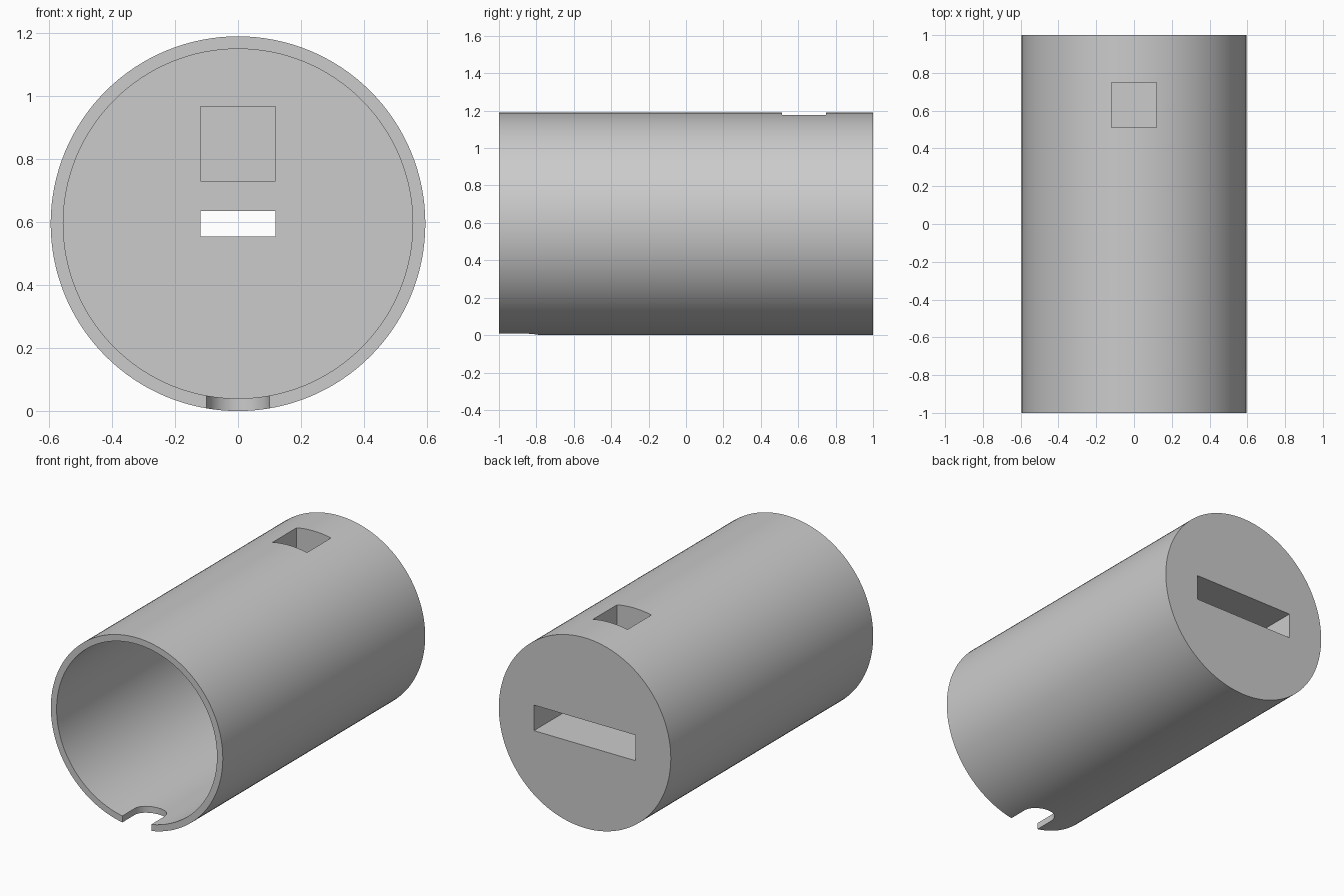
import bpy
import math
from mathutils import Matrix

cube = bpy.data.objects.get("Cube")
if cube:
    bpy.data.objects.remove(cube, do_unlink=True)

R = 0.595          # outer radius, also the height of the axis
BORE_END = 0.4     # where the open bore meets the solid back block

grey = bpy.data.materials.new("light_grey")
grey.use_nodes = True
grey.diffuse_color = (0.6, 0.6, 0.6, 1)
grey.node_tree.nodes["Principled BSDF"].inputs["Base Color"].default_value = (0.6, 0.6, 0.6, 1)


def cylinder(name, radius, lo, hi, axis="y", sides=128, across=(0, R)):
    """Cylinder running from lo to hi along y or z."""
    mid = (lo + hi) / 2
    if axis == "y":
        loc, rot = (across[0], mid, across[1]), (math.pi / 2, 0, 0)
    else:
        loc, rot = (across[0], across[1], mid), (0, 0, 0)
    bpy.ops.mesh.primitive_cylinder_add(vertices=sides, radius=radius, depth=hi - lo,
                                        location=loc, rotation=rot)
    ob = bpy.context.object
    ob.name = name
    return ob


def box(name, x, y, z):
    """Box between (min, max) pairs."""
    bpy.ops.mesh.primitive_cube_add(size=1)
    ob = bpy.context.object
    ob.name = name
    spans = (x, y, z)
    ob.data.transform(Matrix.Diagonal([b - a for a, b in spans] + [1]))
    ob.location = [(a + b) / 2 for a, b in spans]
    return ob


body = cylinder("tube_body", R, -1, 1)
body.data.materials.append(grey)

cutters = [
    # open bore from the front
    cylinder("bore_cutter", 0.555, -1.1, BORE_END),
    # round-ended notch in the lower front rim
    cylinder("notch_end_cutter", 0.1, -0.1, 0.2, "z", 48, (0, -0.88)),
    box("notch_cutter", (-0.1, 0.1), (-1.1, -0.88), (-0.1, 0.2)),
    # square duct from the bore, turning up through the top
    box("duct_cutter", (-0.119, 0.119), (BORE_END - 0.1, 0.749), (0.73, 0.967)),
    box("top_hole_cutter", (-0.119, 0.119), (0.512, 0.749), (0.73, 1.3)),
    # wide pocket in the back, with a narrow slot through to the bore
    box("back_pocket_cutter", (-0.352, 0.352), (0.6, 1.1), (R - 0.08, R + 0.08)),
    box("through_slot_cutter", (-0.119, 0.119), (BORE_END - 0.1, 0.7), (R - 0.04, R + 0.04)),
]

# cut each opening in turn
for cutter in cutters:
    cutter.hide_render = True
    bpy.ops.object.select_all(action="DESELECT")
    body.select_set(True)
    bpy.context.view_layer.objects.active = body
    mod = body.modifiers.new("cut", "BOOLEAN")
    mod.operation = "DIFFERENCE"
    mod.solver = "EXACT"
    mod.object = cutter
    bpy.ops.object.modifier_apply(modifier=mod.name)
    bpy.data.objects.remove(cutter, do_unlink=True)

bpy.ops.object.shade_smooth_by_angle(angle=math.radians(30))
